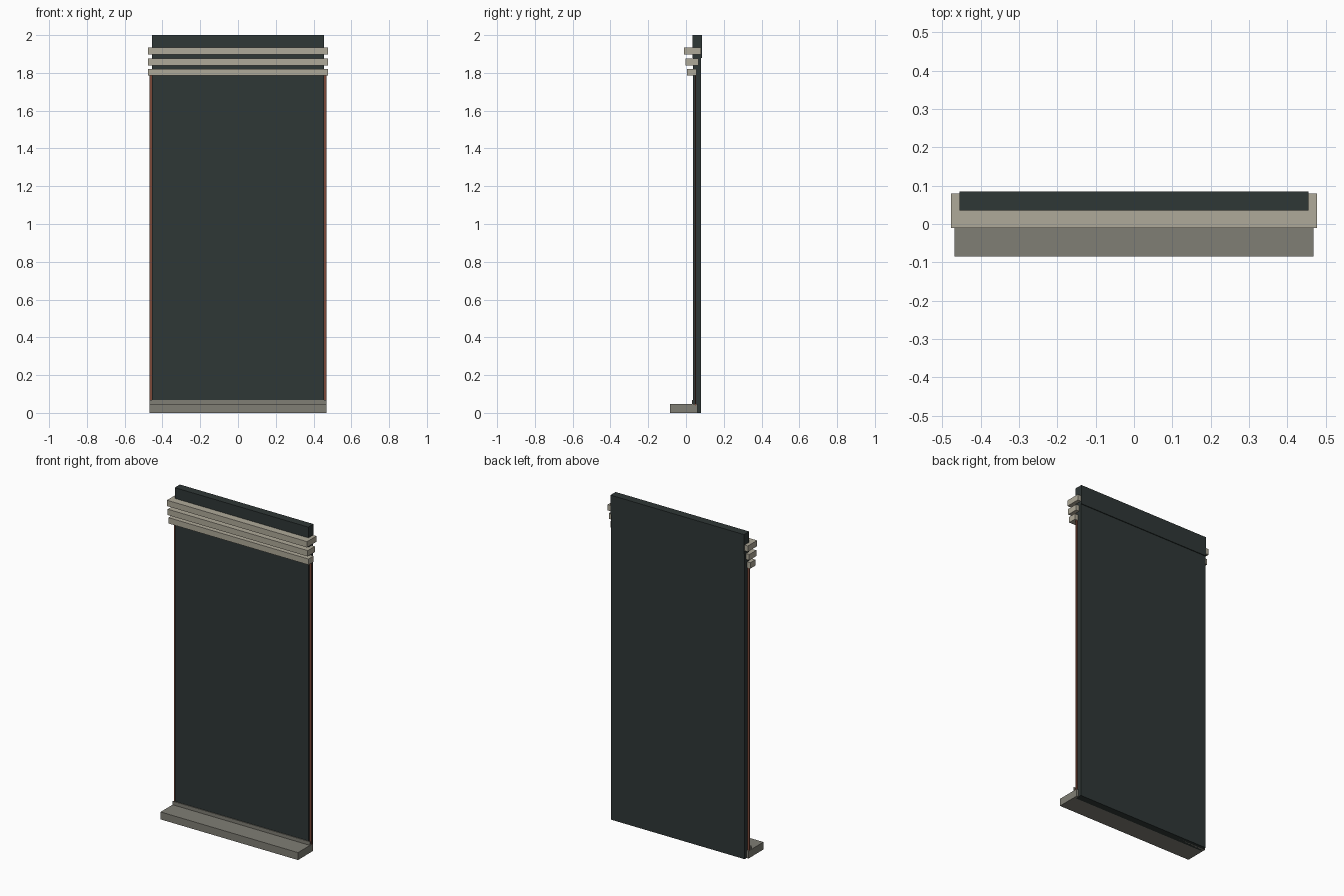
import bpy

cube = bpy.data.objects.get("Cube")
if cube:
    bpy.data.objects.remove(cube, do_unlink=True)


def material(name, rgb):
    mat = bpy.data.materials.new(name)
    mat.use_nodes = True
    mat.diffuse_color = (*rgb, 1)
    mat.node_tree.nodes["Principled BSDF"].inputs["Base Color"].default_value = (*rgb, 1)
    return mat


dark = material("dark slate", (0.028, 0.038, 0.037))
stone = material("pale stone", (0.43, 0.40, 0.32))
grey = material("grey stone", (0.215, 0.21, 0.177))
brick = material("brick red", (0.20, 0.065, 0.04))


def box(name, mat, x, y, z):
    """Box filling the given (low, high) ranges."""
    bpy.ops.mesh.primitive_cube_add(size=1, location=[sum(r) / 2 for r in (x, y, z)])
    ob = bpy.context.object
    ob.name = name
    ob.scale = [hi - lo for lo, hi in (x, y, z)]
    bpy.ops.object.transform_apply(location=False, rotation=False, scale=True)
    ob.data.materials.append(mat)
    return ob


# Tall panel and its slightly deeper head
box("panel", dark, (-0.455, 0.455), (0.037, 0.080), (0, 1.88))
box("panel_head", dark, (-0.455, 0.455), (0.035, 0.085), (1.88, 2))

# Cornice slats, each one deeper than the one below
for name, front, back, low in (("lower", 0.005, 0.055, 1.785),
                               ("middle", -0.003, 0.066, 1.84),
                               ("upper", -0.01, 0.08, 1.898)):
    box(name + "_cornice_slat", stone, (-0.477, 0.477), (front, back), (low, low + 0.036))

# Thin brick edges on both sides
for name, side in (("left", 1), ("right", -1)):
    edge = sorted((side * 0.45, side * 0.468))
    box(name + "_brick_edge", brick, edge, (0.048, 0.052), (0.04, 1.80))

# Doorstep and the low skirting behind it
box("step", grey, (-0.468, 0.468), (-0.085, 0.06), (0, 0.046))
box("skirting", grey, (-0.468, 0.468), (0.031, 0.036), (0.04, 0.068))
